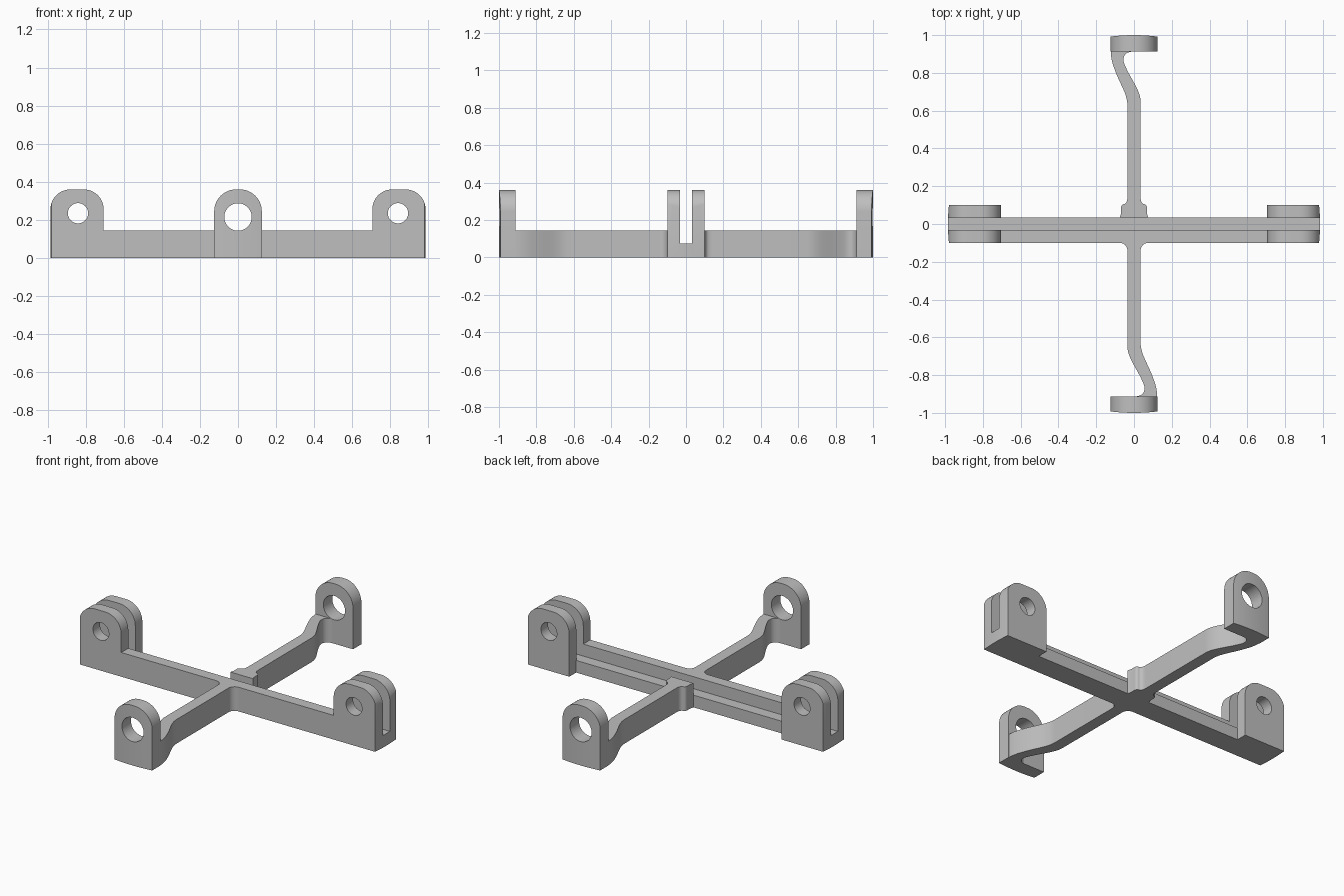
import bpy, bmesh
from math import sin, cos, pi, radians
from mathutils import Vector
from mathutils.geometry import interpolate_bezier

cube = bpy.data.objects.get("Cube")
if cube:
    bpy.data.objects.remove(cube)

grey = bpy.data.materials.new("plain grey")
grey.use_nodes = True
colour = (0.52, 0.52, 0.52, 1)
grey.diffuse_color = colour
grey.node_tree.nodes["Principled BSDF"].inputs["Base Color"].default_value = colour

ARM_TOP, LUG_TOP, SLOT = 0.145, 0.36, 0.033


def prism(name, outline, lo, hi, axis="Z"):
    """Extrude an outline: (x, y) along Z, or (x, z) along Y."""
    bm = bmesh.new()
    place = (lambda p, h: (p[0], p[1], h)) if axis == "Z" else (lambda p, h: (p[0], h, p[1]))
    low = [bm.verts.new(place(p, lo)) for p in outline]
    high = [bm.verts.new(place(p, hi)) for p in outline]
    bm.faces.new(low)
    bm.faces.new(high)
    for i in range(len(low)):
        j = (i + 1) % len(low)
        bm.faces.new((low[i], low[j], high[j], high[i]))
    bmesh.ops.recalc_face_normals(bm, faces=bm.faces)
    mesh = bpy.data.meshes.new(name)
    bm.to_mesh(mesh)
    bm.free()
    mesh.materials.append(grey)
    obj = bpy.data.objects.new(name, mesh)
    bpy.context.collection.objects.link(obj)
    return obj


def box(name, x0, x1, y0, y1, z0, z1):
    return prism(name, [(x0, y0), (x1, y0), (x1, y1), (x0, y1)], z0, z1)


def arc(cx, cy, r, start, end, n=12):
    step = radians(end - start) / n
    return [(cx + r * cos(radians(start) + i * step), cy + r * sin(radians(start) + i * step))
            for i in range(n + 1)]


def circle(cx, cy, r, n=48):
    return arc(cx, cy, r, 0, 360, n)[:-1]


def bezier(*pts, n=12):
    return [tuple(p)[:2] for p in interpolate_bezier(*[Vector((*p, 0)) for p in pts], n)]


def cut(obj, cutter, operation="DIFFERENCE"):
    mod = obj.modifiers.new("cut", "BOOLEAN")
    mod.operation, mod.solver, mod.object = operation, "EXACT", cutter
    bpy.context.view_layer.update()
    deps = bpy.context.evaluated_depsgraph_get()
    mesh = bpy.data.meshes.new_from_object(obj.evaluated_get(deps))
    obj.modifiers.clear()
    obj.data = mesh
    bpy.data.objects.remove(cutter)


def smooth(obj):
    bpy.ops.object.select_all(action="DESELECT")
    obj.select_set(True)
    bpy.context.view_layer.objects.active = obj
    bpy.ops.object.shade_smooth_by_angle(angle=radians(30))


def lug_outline(x0, x1, r):
    """Upright tab with rounded top corners."""
    z = LUG_TOP - r
    return [(x0, 0), (x1, 0)] + arc(x1 - r, z, r, 0, 90) + arc(x0 + r, z, r, 90, 180)


# Cross bar: tall front rail and low ledge behind it
box("bar_rail", -0.705, 0.705, -0.10, -SLOT, 0, ARM_TOP)
box("bar_ledge", -0.705, 0.705, -SLOT, 0.035, 0, 0.073)

# Slotted clevis at each end of the bar
for side, s in (("left", 1), ("right", -1)):
    x0, x1 = sorted((s * 0.705, s * 0.985))
    clevis = prism(side + "_clevis", lug_outline(x0, x1, 0.105), -0.10, 0.10, "Y")
    cut(clevis, prism("end_round", circle(0, 0, 0.985, 256), -0.1, 0.5), "INTERSECT")
    cut(clevis, prism("pin_hole", circle(s * 0.84, 0.235, 0.053), -0.3, 0.3, "Y"))
    cut(clevis, box("slot", x0 - 0.1, x1 + 0.1, -SLOT, SLOT, 0.073, 0.5))
    smooth(clevis)

# Bent arm with a pierced lug, repeated by a half turn
outer = bezier((0.035, -0.63), (0.035, -0.69), (0.075, -0.74), (0.103, -0.82))
outer += bezier((0.103, -0.82), (0.115, -0.85), (0.122, -0.88), (0.123, -0.912))[1:]
inner = bezier((0.015, -0.912), (0.05, -0.908), (0.065, -0.88), (0.05, -0.845))
inner += bezier((0.05, -0.845), (0.015, -0.76), (-0.035, -0.71), (-0.035, -0.645))[1:]
arm_outline = [(0.035, -0.14)] + outer + inner + [(-0.035, -0.14)]
for end, turn in (("front", 0), ("back", pi)):
    arm = prism(end + "_arm", arm_outline, 0, ARM_TOP)
    lug = prism(end + "_lug", lug_outline(-0.125, 0.125, 0.115), -1.1, -0.912, "Y")
    cut(lug, prism("end_round", circle(0, 0, 1, 256), -0.1, 0.5), "INTERSECT")
    cut(lug, prism("lug_hole", circle(0, 0.215, 0.072), -1.3, -0.7, "Y"))
    for obj in (arm, lug):
        smooth(obj)
        obj.rotation_euler.z = turn

# Filleted root of the front arm
fillet = arc(0.075, -0.14, 0.04, 90, 180)
smooth(prism("front_arm_root", fillet + [(-x, y) for x, y in reversed(fillet)], 0, ARM_TOP))

# Block that carries the back arm behind the ledge
half = [(0.075, 0.035), (0.069, 0.055)] + arc(0.051, 0.087, 0.018, 0, 80, 6)
half += bezier((0.054, 0.105), (0.042, 0.107), (0.035, 0.12), (0.035, 0.14), n=8)[1:]
smooth(prism("back_arm_block", half + [(-x, y) for x, y in reversed(half)], 0, ARM_TOP))
